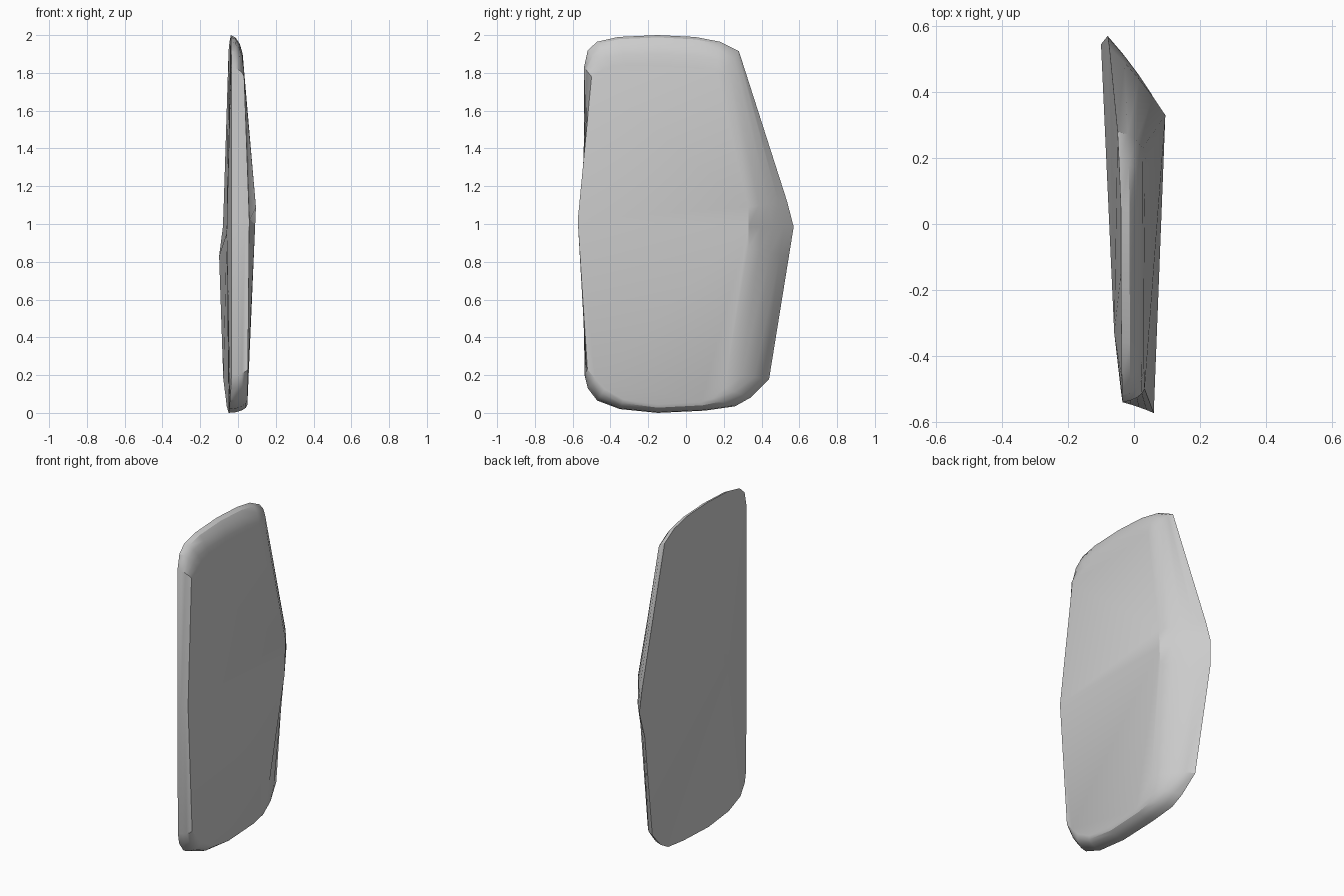
import bpy
import bmesh
import math

old = bpy.data.objects.get("Cube")
if old:
    bpy.data.objects.remove(old, do_unlink=True)

# Rim stations around the slab: y, z, x of the flat side, then y and z offset to the bulged face
RIM = [
    (-.54, 1.0, -.035, -.033, .02),
    (-.54, 1.83, -.035, .04, -.05),
    (-.52, 1.92, -.036, .08, -.1),
    (-.47, 1.965, -.037, .08, -.13),
    (-.36, 1.99, -.038, .04, -.15),
    (-.15, 2.0, -.04, 0, -.16),
    (.05, 1.99, -.04, 0, -.16),
    (.18, 1.965, -.045, -.02, -.15),
    (.28, 1.915, -.05, -.08, -.13),
    (.535, 1.12, -.075, -.205, -.03),
    (.57, .985, -.08, -.24, 0),
    (.545, .83, -.1, -.215, .04),
    (.44, .18, -.078, -.225, .02),
    (.34, .08, -.065, -.135, .05),
    (.26, .035, -.06, -.12, .04),
    (.1, .012, -.053, -.02, .045),
    (-.15, 0, -.05, 0, .045),
    (-.35, .02, -.047, .02, .05),
    (-.47, .065, -.043, .04, .06),
    (-.52, .13, -.038, .04, .05),
    (-.537, .2, -.035, .015, .03),
]
STEPS = 4
CREST = 9  # station where the crease of the bulged face meets the back slope


def face_x(y, z):
    """Depth of the bulged face: two slopes meeting at a gently rising crease."""
    t = (y + .57) / .9
    crease_z, crease_x = 1.02 + .07 * t, .06 + .035 * t
    end_z, end_x = (1.84, .03) if z > crease_z else (.05, .05)
    f = (z - crease_z) / (end_z - crease_z)
    return crease_x + (end_x - crease_x) * f


def bevel_point(station, step):
    """Point on the rounded border, from the flat side (0) to the bulged face (STEPS)."""
    y, z, x, dy, dz = station
    s = step / STEPS
    a = s * math.pi / 2
    roundness = min(1, .15 + abs(z - 1) ** 2 * .85)
    inset = s + (1 - math.cos(a) - s) * roundness
    rise = s + (math.sin(a) - s) * roundness
    top = face_x(y + dy, z + dz)
    return (x + (top - x) * rise, y + dy * inset, z + dz * inset)


bm = bmesh.new()
loops = [[bm.verts.new(bevel_point(p, k)) for p in RIM] for k in range(STEPS + 1)]
n = len(RIM)

# Border strips
for low, high in zip(loops, loops[1:]):
    for i in range(n):
        j = (i + 1) % n
        bm.faces.new((low[i], low[j], high[j], high[i]))

# Bulged face, upper and lower halves
inner = loops[-1]
bm.faces.new(inner[:CREST + 1])
bm.faces.new(inner[CREST:] + inner[:1])

# Nearly flat side, fanned from a shallow peak
peak = bm.verts.new((-.06, -.33, .95))
for i in range(n):
    bm.faces.new((peak, loops[0][i], loops[0][(i + 1) % n]))

bmesh.ops.recalc_face_normals(bm, faces=bm.faces[:])
mesh = bpy.data.meshes.new("slab")
bm.to_mesh(mesh)
bm.free()

slab = bpy.data.objects.new("slab", mesh)
bpy.context.collection.objects.link(slab)

# Plain grey surface
grey = bpy.data.materials.new("light_grey")
grey.use_nodes = True
colour = (.6, .6, .6, 1)
grey.diffuse_color = colour
grey.node_tree.nodes["Principled BSDF"].inputs["Base Color"].default_value = colour
mesh.materials.append(grey)

bpy.ops.object.select_all(action="DESELECT")
slab.select_set(True)
bpy.context.view_layer.objects.active = slab
bpy.ops.object.shade_smooth_by_angle(angle=math.radians(30))
